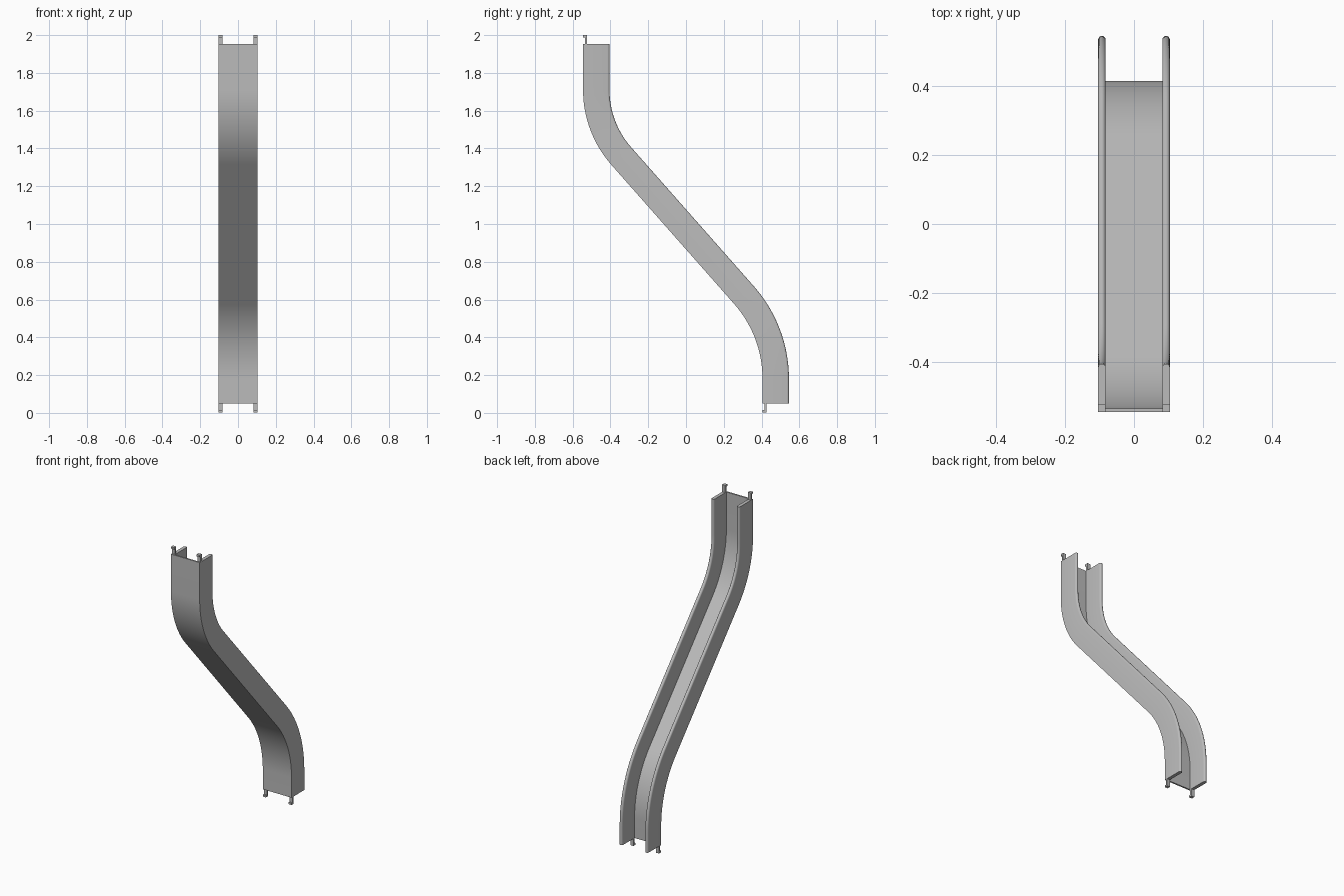
import bpy
import bmesh
from math import cos, sin, pi, radians
from mathutils import Vector

cube = bpy.data.objects.get("Cube")
if cube:
    bpy.data.objects.remove(cube)

WIDTH, DEPTH = 0.104, 0.14          # half width, wall depth
WALL, FLOOR = 0.022, 0.01           # thicknesses
FRONT, BOTTOM, TOP = -0.545, 0.05, 1.952
RADIUS, TILT = 0.6, radians(41.6)
STEPS = 20

grey = bpy.data.materials.new("plain_grey")
grey.use_nodes = True
colour = (0.5, 0.5, 0.5, 1)
grey.diffuse_color = colour
grey.node_tree.nodes["Principled BSDF"].inputs["Base Color"].default_value = colour


def make_object(name, bm, smooth=True):
    bmesh.ops.recalc_face_normals(bm, faces=bm.faces)
    mesh = bpy.data.meshes.new(name)
    bm.to_mesh(mesh)
    bm.free()
    mesh.materials.append(grey)
    obj = bpy.data.objects.new(name, mesh)
    bpy.context.collection.objects.link(obj)
    if smooth:
        bpy.ops.object.select_all(action="DESELECT")
        obj.select_set(True)
        bpy.context.view_layer.objects.active = obj
        bpy.ops.object.shade_smooth_by_angle(angle=radians(35))
    return obj


# Half of the U section, from the inner floor to the outer front corner
r = WALL / 2
half = [(WIDTH - WALL, FLOOR)]
for i in range(9):
    a = pi - pi * i / 8
    half.append((WIDTH - r + r * cos(a), DEPTH - r + r * sin(a)))
half.append((WIDTH, 0))
section = half + [(-x, d) for x, d in reversed(half)]

# S-shaped path of the front face: (y, z, tilt)
back = FRONT + DEPTH
low_front = -FRONT - DEPTH
path = [(FRONT, TOP, 0)]
for i in range(STEPS + 1):
    a = TILT * i / STEPS
    path.append((FRONT + RADIUS * (1 - cos(a)), 1.71 - RADIUS * sin(a), a))
for i in range(STEPS + 1):
    a = TILT * (1 - i / STEPS)
    path.append((low_front - RADIUS * (1 - cos(a)), 0.18 + RADIUS * sin(a), a))
path.append((low_front, BOTTOM, 0))

# Channel with a thin floor and rounded wall edges
bm = bmesh.new()
rings = [[bm.verts.new((x, y + d * cos(a), z + d * sin(a))) for x, d in section]
         for y, z, a in path]
count = len(section)
for first, second in zip(rings, rings[1:]):
    for i in range(count):
        j = (i + 1) % count
        bm.faces.new((first[i], first[j], second[j], second[i]))
bm.faces.new(rings[0])
bm.faces.new(rings[-1])
make_object("curved_channel", bm)


# Small hooks with a forward lip at both ends
def hook(name, side, y, z, up):
    outline = [(0.01, -0.004), (0.01, 0.036), (0, 0.036),
               (0, 0.048), (0.022, 0.048), (0.022, -0.004)]
    bm = bmesh.new()
    x = side * (WIDTH - WALL / 2)
    face = bm.faces.new([bm.verts.new((x - r, y + d, z + up * h)) for d, h in outline])
    out = bmesh.ops.extrude_face_region(bm, geom=[face])
    moved = [v for v in out["geom"] if isinstance(v, bmesh.types.BMVert)]
    bmesh.ops.translate(bm, verts=moved, vec=Vector((WALL, 0, 0)))
    make_object(name, bm, smooth=False)


for side, label in ((1, "left"), (-1, "right")):
    hook("top_hook_" + label, side, FRONT, TOP, 1)
    hook("bottom_hook_" + label, side, low_front, BOTTOM, -1)
